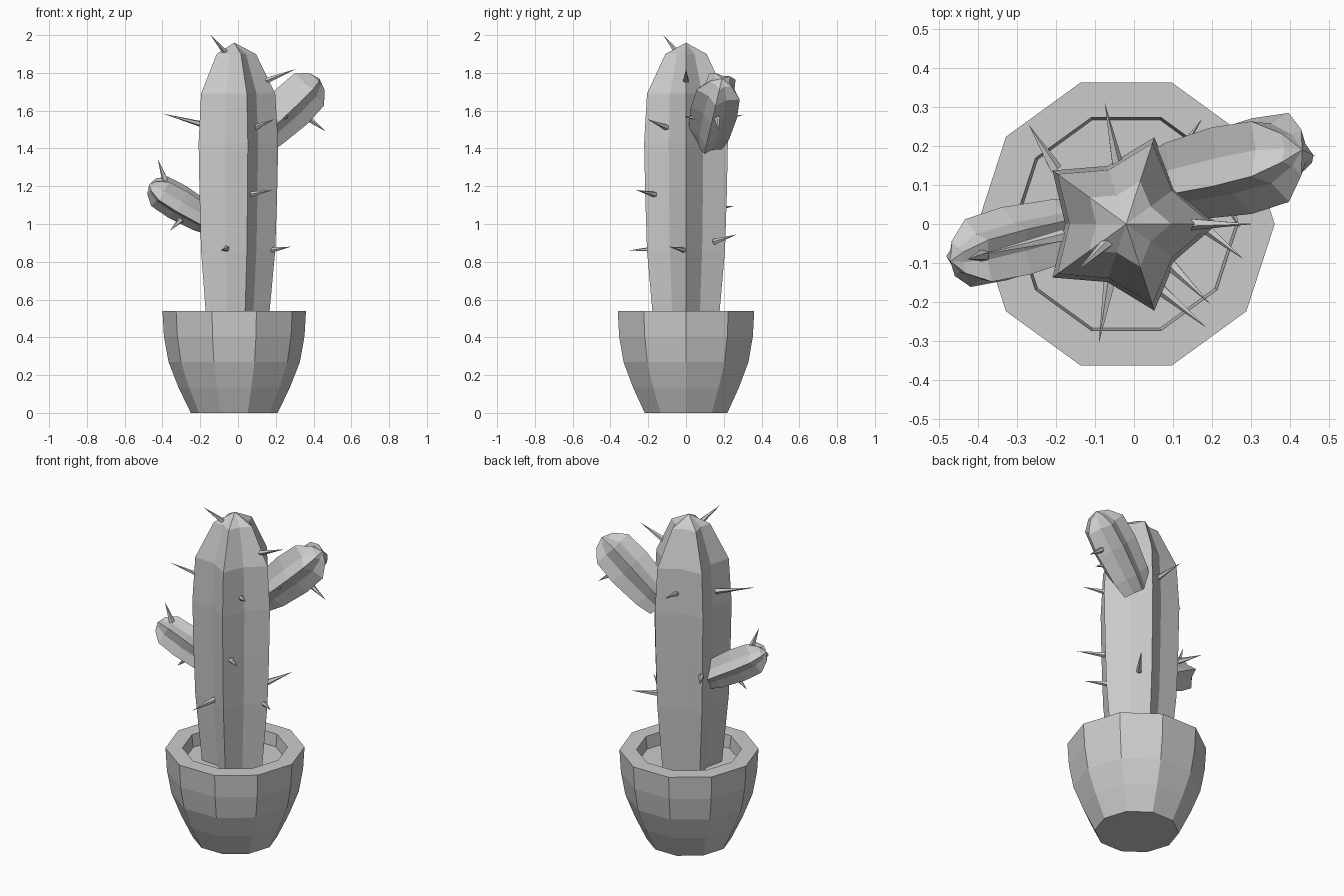
import bpy, bmesh, math
from mathutils import Vector, Matrix

if "Cube" in bpy.data.objects:
    bpy.data.objects.remove(bpy.data.objects["Cube"], do_unlink=True)

clay = bpy.data.materials.new("plain_grey")
clay.use_nodes = True
GREY = (0.6, 0.6, 0.6, 1)
clay.diffuse_color = GREY
clay.node_tree.nodes["Principled BSDF"].inputs["Base Color"].default_value = GREY

UP = Vector((0, 0, 1))
CENTRE = Vector((-0.02, 0, 0))


def finish(bm, name):
    bmesh.ops.recalc_face_normals(bm, faces=bm.faces)
    mesh = bpy.data.meshes.new(name)
    bm.to_mesh(mesh)
    bm.free()
    mesh.materials.append(clay)
    obj = bpy.data.objects.new(name, mesh)
    bpy.context.collection.objects.link(obj)
    return obj


def loft(name, profile, matrix, sides, valley=1.0):
    """Skin rings of (radius, height); odd corners are pulled in by valley."""
    bm = bmesh.new()
    rings = []
    for r, h in profile:
        if r == 0:
            rings.append([bm.verts.new(matrix @ Vector((0, 0, h)))] * sides)
            continue
        ring = []
        for i in range(sides):
            a = math.tau * i / sides
            k = r * (valley if i % 2 else 1)
            ring.append(bm.verts.new(matrix @ Vector((k * math.cos(a), k * math.sin(a), h))))
        rings.append(ring)
    for low, high in zip(rings, rings[1:]):
        for i in range(sides):
            j = (i + 1) % sides
            corners = [low[i], low[j], high[j], high[i]]
            bm.faces.new(list(dict.fromkeys(corners)))
    for ring in (rings[0], rings[-1]):
        if ring[0] is not ring[1]:
            bm.faces.new(ring)
    return finish(bm, name)


def frame(origin, direction):
    """Matrix with z along direction and x level."""
    z = Vector(direction).normalized()
    x = z.cross(UP).normalized()
    y = z.cross(x)
    m = Matrix((x, y, z)).transposed().to_4x4()
    m.translation = origin
    return m


# Pot with a thick rim and sunken soil
loft("pot", [(0.23, 0), (0.295, 0.135), (0.348, 0.27), (0.372, 0.405), (0.38, 0.54),
             (0.287, 0.54), (0.28, 0.465)], Matrix.Translation(CENTRE), 10)

# Ribbed trunk
loft("trunk", [(0.18, 0.46), (0.217, 0.86), (0.227, 1.15), (0.233, 1.43),
               (0.217, 1.69), (0.115, 1.9), (0, 1.96)],
     Matrix.Translation(CENTRE), 10, 0.67)

# Ribbed arms, measured back from the tip
ARM = [(0.7, -0.49), (0.88, -0.4), (1, -0.22), (0.93, -0.085), (0.48, -0.022), (0, 0)]
for name, tip, direction, radius in (
        ("upper_arm", (0.43, 0.19, 1.77), (0.71, 0.16, 0.68), 0.132),
        ("lower_arm", (-0.47, -0.095, 1.21), (-0.84, -0.21, 0.5), 0.102)):
    size = 1 if name == "upper_arm" else 0.85
    loft(name, [(r * radius, h * size) for r, h in ARM], frame(Vector(tip), direction), 10, 0.67)

# Thorns as base point and tip point
THORNS = [
    ((-0.06, -0.04, 1.9), (-0.145, -0.12, 2.0)),
    ((-0.18, -0.03, 1.525), (-0.4, -0.08, 1.585)),
    ((0.14, 0, 1.755), (0.305, 0, 1.82)),
    ((-0.04, 0.14, 1.54), (-0.075, 0.31, 1.58)),
    ((-0.2, 0.14, 1.08), (-0.27, 0.255, 1.095)),
    ((0.09, 0.15, 0.905), (0.175, 0.27, 0.945)),
    ((-0.06, -0.14, 0.87), (-0.09, -0.305, 0.86)),
    ((0.06, -0.16, 1.155), (0.185, -0.265, 1.18)),
    ((0.09, -0.1, 1.51), (0.195, -0.205, 1.555)),
    ((0.17, 0, 0.86), (0.28, -0.09, 0.88)),
    ((0.37, 0.165, 1.56), (0.465, 0.175, 1.49)),
    ((0.24, 0.06, 1.56), (0.27, -0.01, 1.57)),
    ((-0.385, -0.08, 1.23), (-0.425, -0.09, 1.345)),
    ((-0.3, -0.06, 1.025), (-0.36, -0.065, 0.965)),
]
for n, (base, tip) in enumerate(THORNS, 1):
    base, tip = Vector(base), Vector(tip)
    loft(f"thorn_{n}", [(0.017, 0), (0, (tip - base).length)], frame(base, tip - base), 5)
